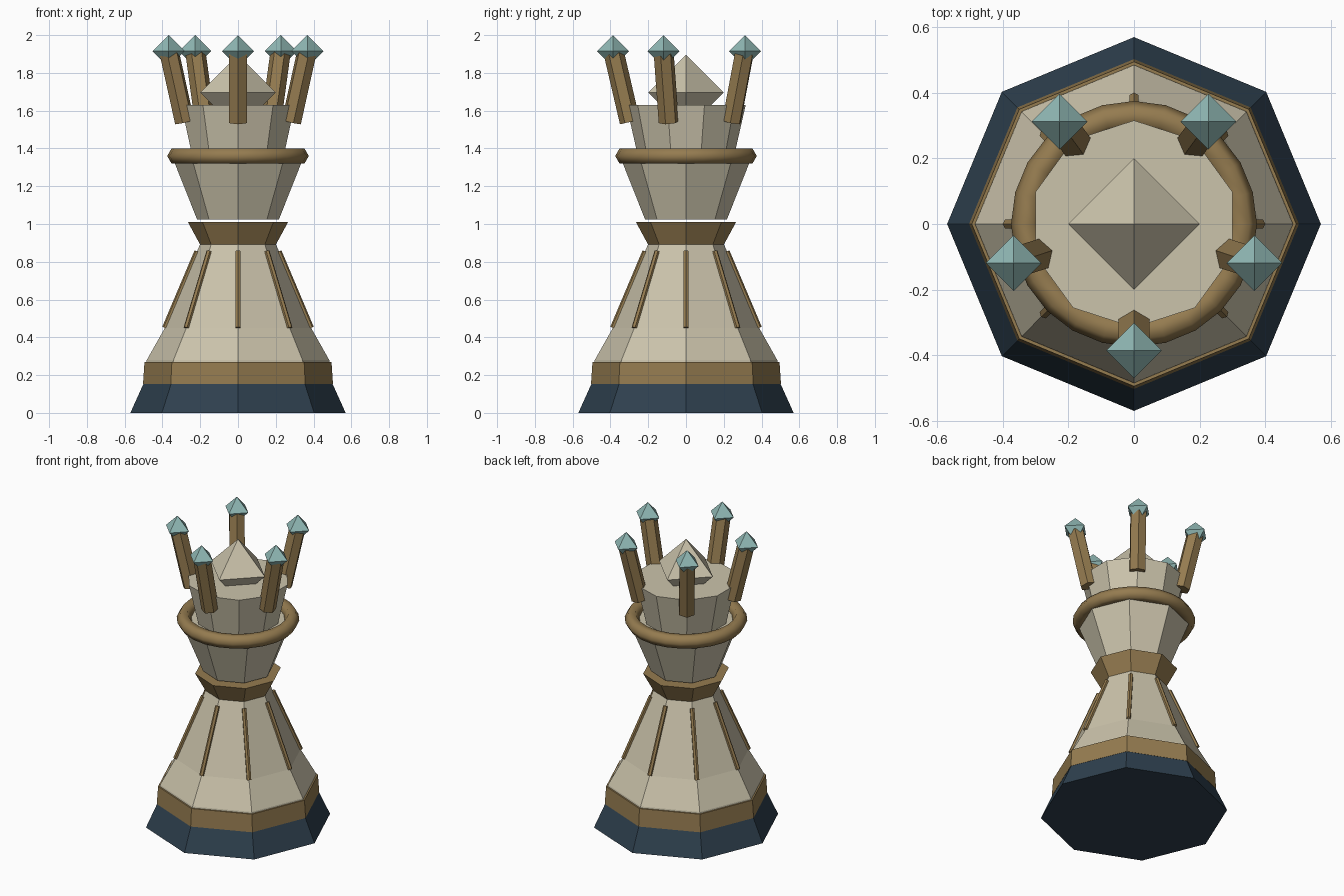
import bpy, bmesh, math
from math import sin, cos, radians, tau
from mathutils import Vector

cube = bpy.data.objects.get("Cube")
if cube:
    bpy.data.objects.remove(cube, do_unlink=True)


def material(name, rgb):
    m = bpy.data.materials.new(name)
    m.use_nodes = True
    m.diffuse_color = (*rgb, 1)
    m.node_tree.nodes["Principled BSDF"].inputs["Base Color"].default_value = (*rgb, 1)
    return m


cream = material("cream stone", (0.60, 0.55, 0.41))
gold = material("aged gold", (0.30, 0.20, 0.08))
navy = material("dark navy", (0.028, 0.052, 0.078))
teal = material("pale teal", (0.28, 0.48, 0.46))


def finish(name, bm, mat, smooth=None):
    bmesh.ops.recalc_face_normals(bm, faces=bm.faces)
    me = bpy.data.meshes.new(name)
    bm.to_mesh(me)
    bm.free()
    me.materials.append(mat)
    ob = bpy.data.objects.new(name, me)
    bpy.context.collection.objects.link(ob)
    if smooth:
        bpy.ops.object.select_all(action="DESELECT")
        ob.select_set(True)
        bpy.context.view_layer.objects.active = ob
        bpy.ops.object.shade_smooth_by_angle(angle=radians(smooth))
    return ob


def lathe(name, profile, sides, mat, start=-90, smooth=None):
    """Capped solid of revolution through (radius, height) points."""
    bm = bmesh.new()
    rings = []
    for r, z in profile:
        angles = [radians(start) + tau * i / sides for i in range(sides)]
        rings.append([bm.verts.new((r * cos(a), r * sin(a), z)) for a in angles])
    for low, high in zip(rings, rings[1:]):
        for i in range(sides):
            j = (i + 1) % sides
            bm.faces.new((low[i], low[j], high[j], high[i]))
    bm.faces.new(rings[0])
    bm.faces.new(rings[-1])
    return finish(name, bm, mat, smooth)


def rod(name, angle, low, high, radius, sides, mat):
    """Leaning prism between two (radius, height) points at a compass angle."""
    out = Vector((cos(angle), sin(angle), 0))
    side = Vector((-sin(angle), cos(angle), 0))
    ends = [out * r + Vector((0, 0, z)) for r, z in (low, high)]
    across = side.cross((ends[1] - ends[0]).normalized())
    bm = bmesh.new()
    loops = [[bm.verts.new(e + radius * (across * cos(tau * i / sides) + side * sin(tau * i / sides)))
              for i in range(sides)] for e in ends]
    for i in range(sides):
        j = (i + 1) % sides
        bm.faces.new((loops[0][i], loops[0][j], loops[1][j], loops[1][i]))
    bm.faces.new(loops[0])
    bm.faces.new(loops[1])
    return finish(name, bm, mat, 35)


def octahedron(name, centre, radius, mat):
    bm = bmesh.new()
    c = Vector(centre)
    top, bottom = [bm.verts.new(c + Vector((0, 0, s * radius))) for s in (1, -1)]
    ring = [bm.verts.new(c + radius * Vector((cos(tau * i / 4), sin(tau * i / 4), 0))) for i in range(4)]
    for i in range(4):
        for tip in (top, bottom):
            bm.faces.new((ring[i], ring[(i + 1) % 4], tip))
    return finish(name, bm, mat)


# Octagonal foot, band, body and collar
lathe("base_plinth", [(0.57, 0), (0.50, 0.155)], 8, navy)
lathe("base_band", [(0.503, 0.152), (0.495, 0.27)], 8, gold)
lathe("body", [(0.487, 0.26), (0.483, 0.28), (0.387, 0.45), (0.2, 0.895)], 8, cream)
lathe("collar", [(0.2, 0.89), (0.265, 1.01)], 8, gold)

# Floating cup and crown head
lathe("cup", [(0.217, 1.025), (0.35, 1.36)], 8, cream)
lathe("crown_head", [(0.25, 1.34), (0.316, 1.63)], 10, cream)
octahedron("crown_jewel", (0, 0, 1.695), 0.2, cream)

# Ring around the cup rim
bpy.ops.mesh.primitive_torus_add(major_radius=0.33, minor_radius=0.045, major_segments=24,
                                 minor_segments=6, location=(0, 0, 1.36))
ring = bpy.context.object
ring.name = "cup_ring"
ring.data.materials.append(gold)
bpy.ops.object.shade_smooth_by_angle(angle=radians(65))

# Ribs along the body edges
for i in range(8):
    rod(f"body_rib_{i + 1}", tau * i / 8, (0.387, 0.45), (0.216, 0.855), 0.015, 6, gold)

# Leaning prongs with gem tips
for i in range(5):
    a = radians(-90) + tau * i / 5
    rod(f"prong_{i + 1}", a, (0.297, 1.54), (0.382, 1.905), 0.054, 6, gold)
    octahedron(f"prong_gem_{i + 1}", (0.386 * cos(a), 0.386 * sin(a), 1.915), 0.085, teal)
